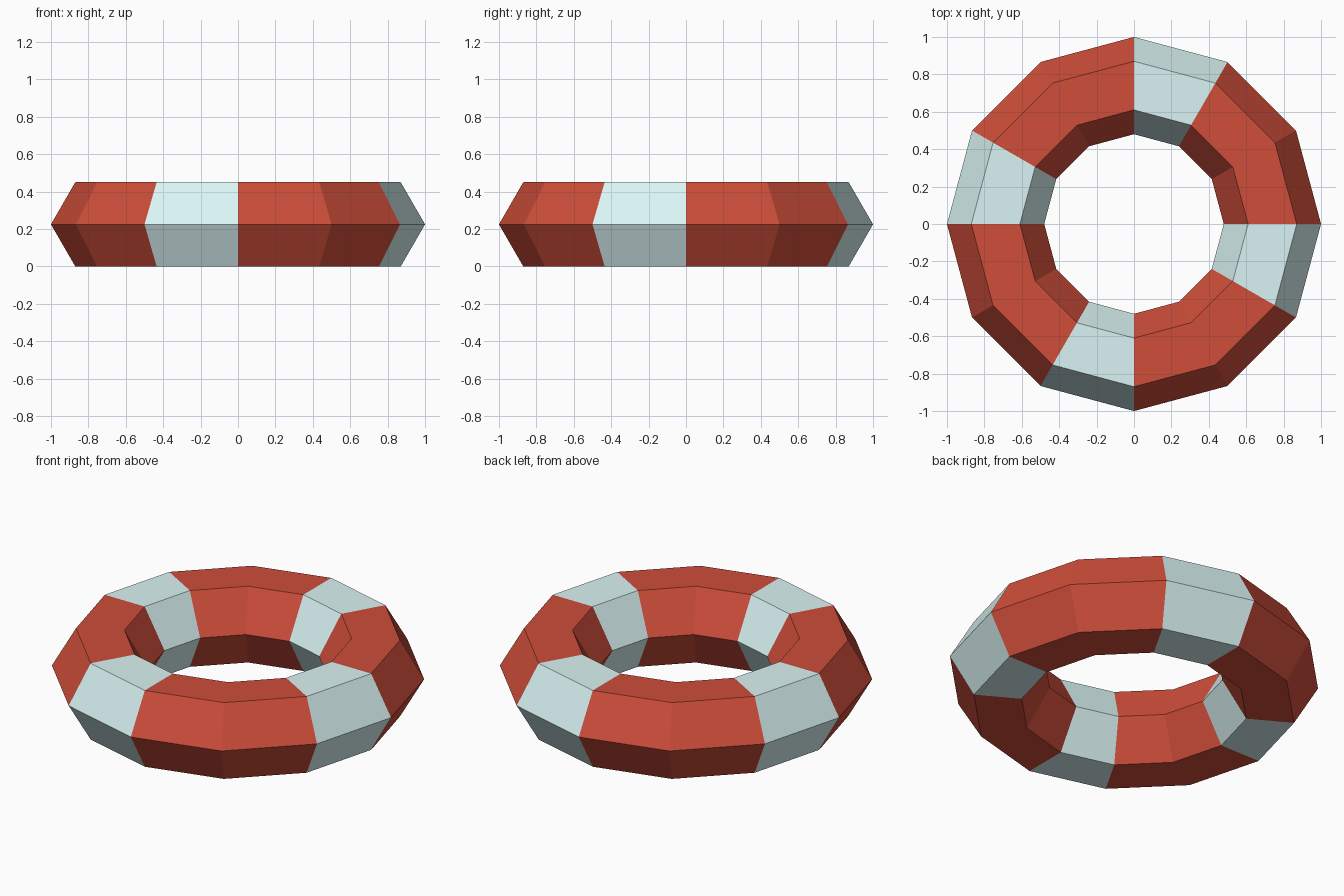
import bpy
import math

if "Cube" in bpy.data.objects:
    bpy.data.objects.remove(bpy.data.objects["Cube"])


def material(name, colour):
    mat = bpy.data.materials.new(name)
    mat.diffuse_color = (*colour, 1)
    mat.use_nodes = True
    mat.node_tree.nodes["Principled BSDF"].inputs["Base Color"].default_value = mat.diffuse_color
    return mat


# Low-poly ring: 12 segments around, hexagonal cross-section
MINOR = 0.26
bpy.ops.mesh.primitive_torus_add(
    major_segments=12, minor_segments=6, major_radius=0.74, minor_radius=MINOR,
    location=(0, 0, MINOR * math.sin(math.radians(60))))
ring = bpy.context.object
ring.name = "life_ring"
ring.data.materials.append(material("red", (0.62, 0.075, 0.042)))
ring.data.materials.append(material("pale_white", (0.70, 0.90, 0.90)))

# Every third segment is a pale band
for face in ring.data.polygons:
    angle = math.degrees(math.atan2(face.center.y, face.center.x)) % 360
    face.material_index = 1 if int(angle // 30) % 3 == 2 else 0
    face.use_smooth = False
